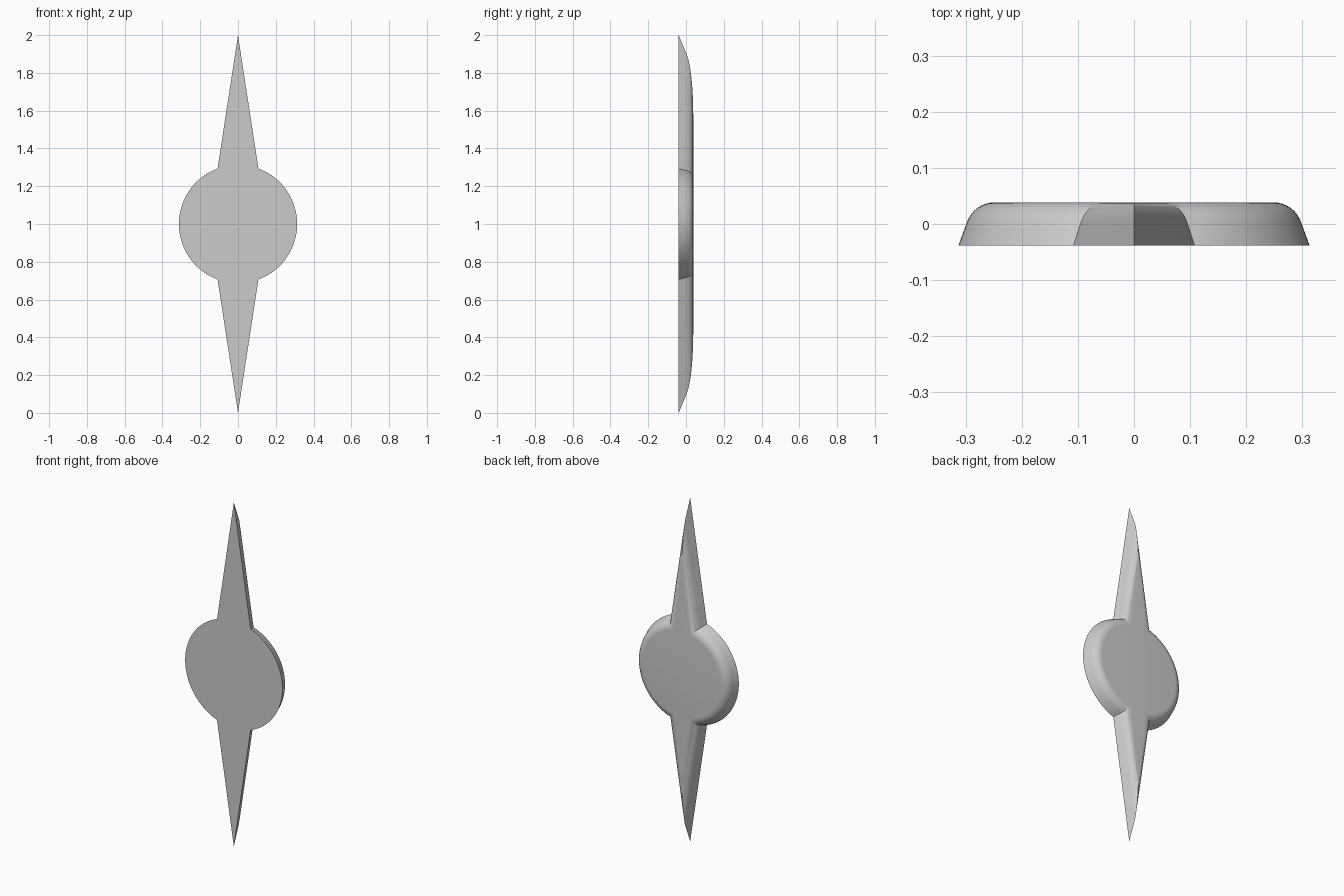
import bpy, bmesh
from math import sin, cos, acos, atan, hypot, radians

cube = bpy.data.objects.get("Cube")
if cube:
    bpy.data.objects.remove(cube)

RADIUS = 0.313        # central disc
SPIKE_HALF = 0.153    # half width of the long diamond at its middle
HALF_DEPTH = 0.0385
FILLET = 0.052
ARC_STEPS = 40


def outline(inset):
    """Disc joined with a long diamond, both shrunk by inset."""
    n = hypot(1, SPIKE_HALF)
    edge = SPIKE_HALF / n - inset
    r = RADIUS - inset
    theta = atan(SPIKE_HALF) + acos(edge / r)
    tip = edge * n / SPIKE_HALF
    arc = [theta * (2 * i / ARC_STEPS - 1) for i in range(ARC_STEPS + 1)]
    right = [(r * cos(a), r * sin(a)) for a in arc] + [(0, tip)]
    return right + [(-x, -z) for x, z in right]


def edge_profile():
    """Drafted side followed by a rounded back rim, as (inset, depth)."""
    draft = radians(20)
    centre_y = HALF_DEPTH - FILLET
    start_y = centre_y + FILLET * sin(draft)
    centre_d = (start_y + HALF_DEPTH) * sin(draft) / cos(draft) + FILLET * cos(draft)
    points = [(0, -HALF_DEPTH)]
    for i in range(9):
        a = draft + (radians(90) - draft) * i / 8
        points.append((centre_d - FILLET * cos(a), centre_y + FILLET * sin(a)))
    return points


# Flat grey metal
grey = bpy.data.materials.new("grey")
grey.use_nodes = True
colour = (0.6, 0.6, 0.6, 1)
grey.diffuse_color = colour
grey.node_tree.nodes["Principled BSDF"].inputs["Base Color"].default_value = colour

# Spiked disc: stacked outlines, flat front and back
bm = bmesh.new()
rings = [[bm.verts.new((x, y, z + 1)) for x, z in outline(d)]
         for d, y in edge_profile()]
for low, high in zip(rings, rings[1:]):
    for i in range(len(low)):
        j = (i + 1) % len(low)
        bm.faces.new((low[i], low[j], high[j], high[i]))
bm.faces.new(rings[0])
bm.faces.new(rings[-1])
bmesh.ops.recalc_face_normals(bm, faces=bm.faces)

mesh = bpy.data.meshes.new("spiked_disc")
bm.to_mesh(mesh)
bm.free()
mesh.materials.append(grey)
disc = bpy.data.objects.new("spiked_disc", mesh)
bpy.context.collection.objects.link(disc)
bpy.context.view_layer.objects.active = disc
disc.select_set(True)
bpy.ops.object.shade_smooth_by_angle(angle=radians(30))
